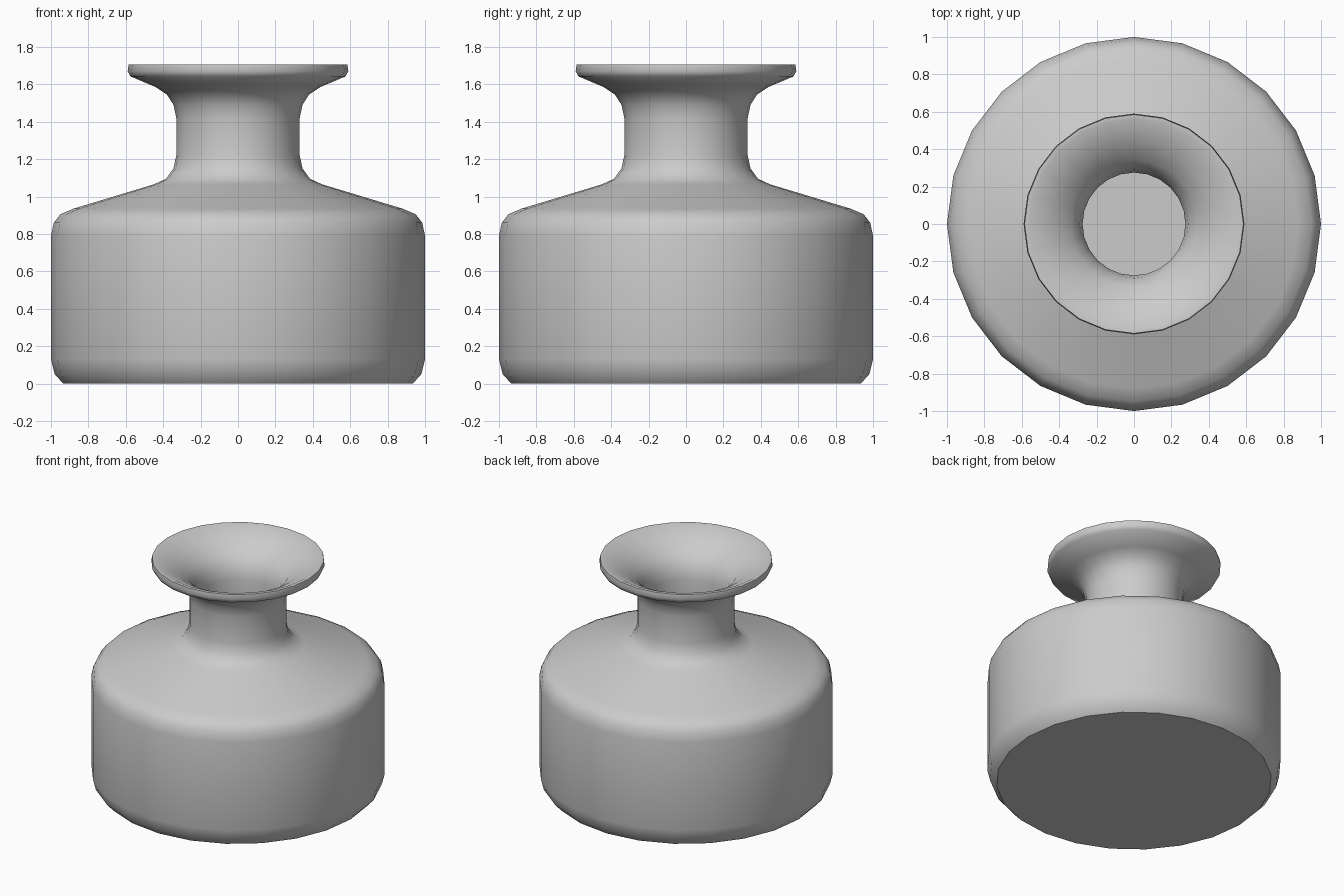
import bpy, bmesh, math

cube = bpy.data.objects.get("Cube")
if cube:
    bpy.data.objects.remove(cube, do_unlink=True)

SEGMENTS = 24

# Plain grey finish
grey = bpy.data.materials.new("plain_grey")
grey.use_nodes = True
colour = (0.6, 0.6, 0.6, 1)
grey.diffuse_color = colour
grey.node_tree.nodes["Principled BSDF"].inputs["Base Color"].default_value = colour

# Radius and height along the wall, from the base up and over the lip
base = [(0, 0), (0.935, 0), (0.98, 0.05), (1, 0.13)]
shoulder = [(1, 0.79), (0.985, 0.86), (0.95, 0.905), (0.88, 0.935), (0.45, 1.065)]
neck = [(0.385, 1.095), (0.345, 1.15), (0.33, 1.22), (0.33, 1.42), (0.345, 1.49), (0.38, 1.545), (0.44, 1.585)]
lip = [(0.575, 1.642), (0.59, 1.67), (0.585, 1.705), (0.56, 1.705)]
throat = [(0.43, 1.64), (0.34, 1.575), (0.29, 1.5), (0.275, 1.42), (0.275, 1.2)]
inside = [(0.29, 1.12), (0.36, 1.04), (0.86, 0.88), (0.94, 0.79), (0.94, 0.13), (0.88, 0.06), (0, 0.06)]


def lathe(name, profile, segments):
    """Spin a profile around z, closing it where it meets the axis."""
    bm = bmesh.new()
    verts = [bm.verts.new((r, 0, z)) for r, z in profile]
    edges = [bm.edges.new(pair) for pair in zip(verts, verts[1:])]
    bmesh.ops.spin(bm, geom=verts + edges, cent=(0, 0, 0), axis=(0, 0, 1),
                   angle=math.tau, steps=segments, use_merge=True)
    bmesh.ops.remove_doubles(bm, verts=bm.verts, dist=0.0001)
    bmesh.ops.recalc_face_normals(bm, faces=bm.faces)
    mesh = bpy.data.meshes.new(name)
    bm.to_mesh(mesh)
    bm.free()
    obj = bpy.data.objects.new(name, mesh)
    bpy.context.collection.objects.link(obj)
    return obj


# Hollow bottle
bottle = lathe("bottle", base + shoulder + neck + lip + throat + inside, SEGMENTS)
bottle.data.materials.append(grey)
bpy.ops.object.select_all(action="DESELECT")
bottle.select_set(True)
bpy.context.view_layer.objects.active = bottle
bpy.ops.object.shade_smooth_by_angle(angle=math.radians(40))
